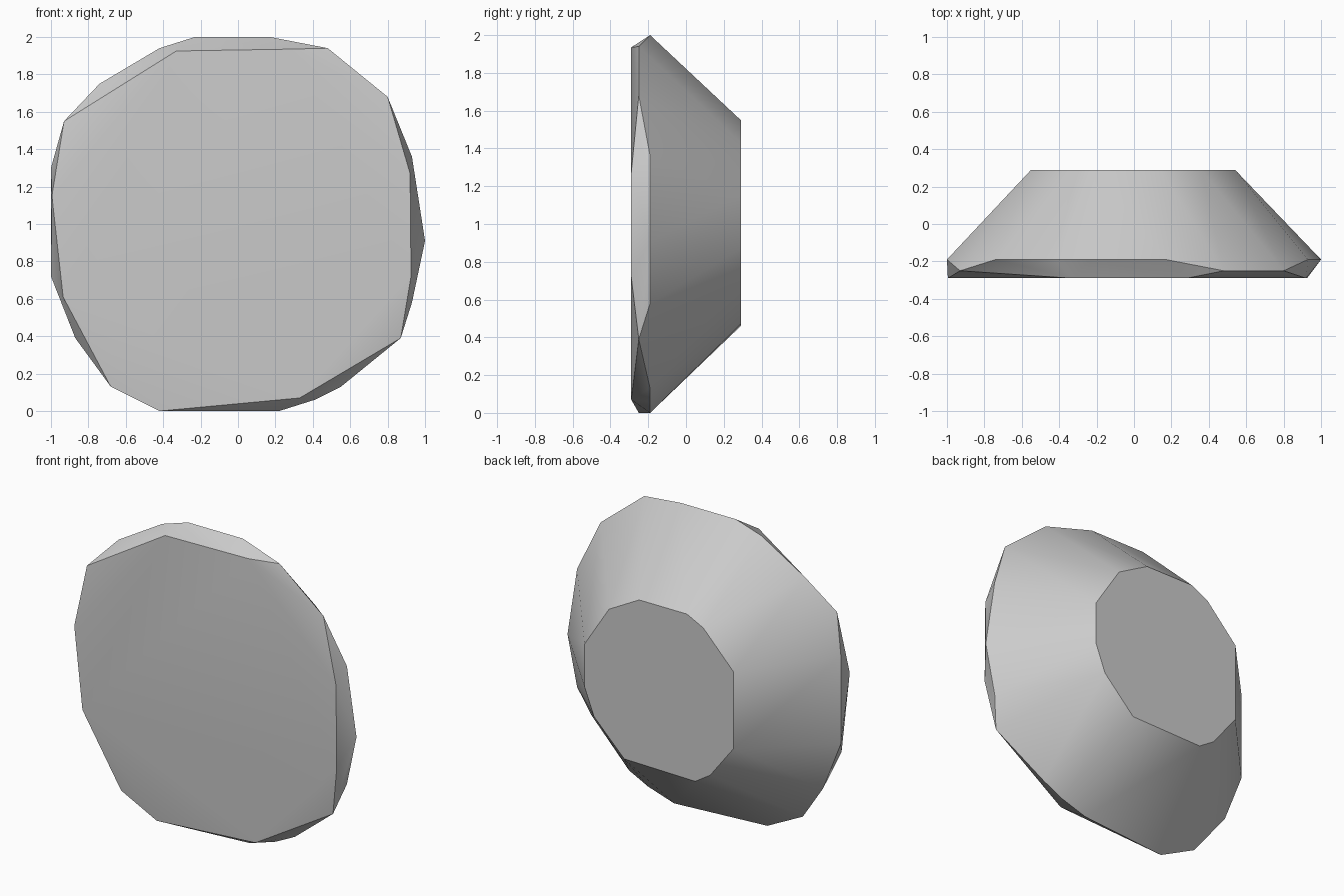
import bpy
import bmesh
import math

default_cube = bpy.data.objects.get("Cube")
if default_cube:
    bpy.data.objects.remove(default_cube, do_unlink=True)


def flat_material(name, colour):
    material = bpy.data.materials.new(name)
    material.use_nodes = True
    material.diffuse_color = colour
    material.node_tree.nodes["Principled BSDF"].inputs["Base Color"].default_value = colour
    return material


def faceted_solid(name, outlines, material):
    """Wrap a convex skin around outlines, each given as a depth and its corners."""
    bm = bmesh.new()
    for depth, corners in outlines:
        for x, z in corners:
            bm.verts.new((x, depth, z))
    bmesh.ops.convex_hull(bm, input=bm.verts[:])
    # merge the triangles of each flat facet
    bmesh.ops.dissolve_limit(bm, angle_limit=math.radians(0.5),
                             verts=bm.verts[:], edges=bm.edges[:])
    bmesh.ops.recalc_face_normals(bm, faces=bm.faces[:])
    mesh = bpy.data.meshes.new(name)
    bm.to_mesh(mesh)
    bm.free()
    mesh.materials.append(material)
    solid = bpy.data.objects.new(name, mesh)
    bpy.context.collection.objects.link(solid)
    return solid


# corners of the small flat back
back_outline = [(.36, 1.43), (.14, 1.55), (-.21, 1.55), (-.33, 1.49),
                (-.55, 1.26), (-.55, .75), (-.38, .53), (-.27, .46),
                (.25, .47), (.47, .69), (.54, .87), (.54, 1.15)]

# widest outline, where the tapered side meets the chipped bevel
rim_outline = [(-.74, 1.75), (-.42, 1.94), (-.23, 2), (.17, 2),
               (.93, 1.36), (1, .91), (.93, .58), (.55, .13), (.41, .06),
               (.22, 0), (-.87, .39), (-1, .72), (-1, 1.3)]

# corners where the front sweeps back to the rim
chip_corners = [(.48, 1.94), (.8, 1.68), (.87, .39),
                (-.42, 0), (-.68, .13), (-.93, 1.55)]

# corners of the broad flat front
front_outline = [(-.33, 1.925), (.28, 1.935), (.92, 1.27), (.925, .72),
                 (.33, .07), (-.935, .61), (-.995, 1.15)]

grey = flat_material("plain grey", (0.6, 0.6, 0.6, 1))
stone = faceted_solid("tapered_stone",
                      [(.29, back_outline), (-.19, rim_outline),
                       (-.25, chip_corners), (-.29, front_outline)], grey)

# soft shading within each side, crisp edges between them
bpy.ops.object.select_all(action="DESELECT")
stone.select_set(True)
bpy.context.view_layer.objects.active = stone
bpy.ops.object.shade_smooth_by_angle(angle=math.radians(30))
